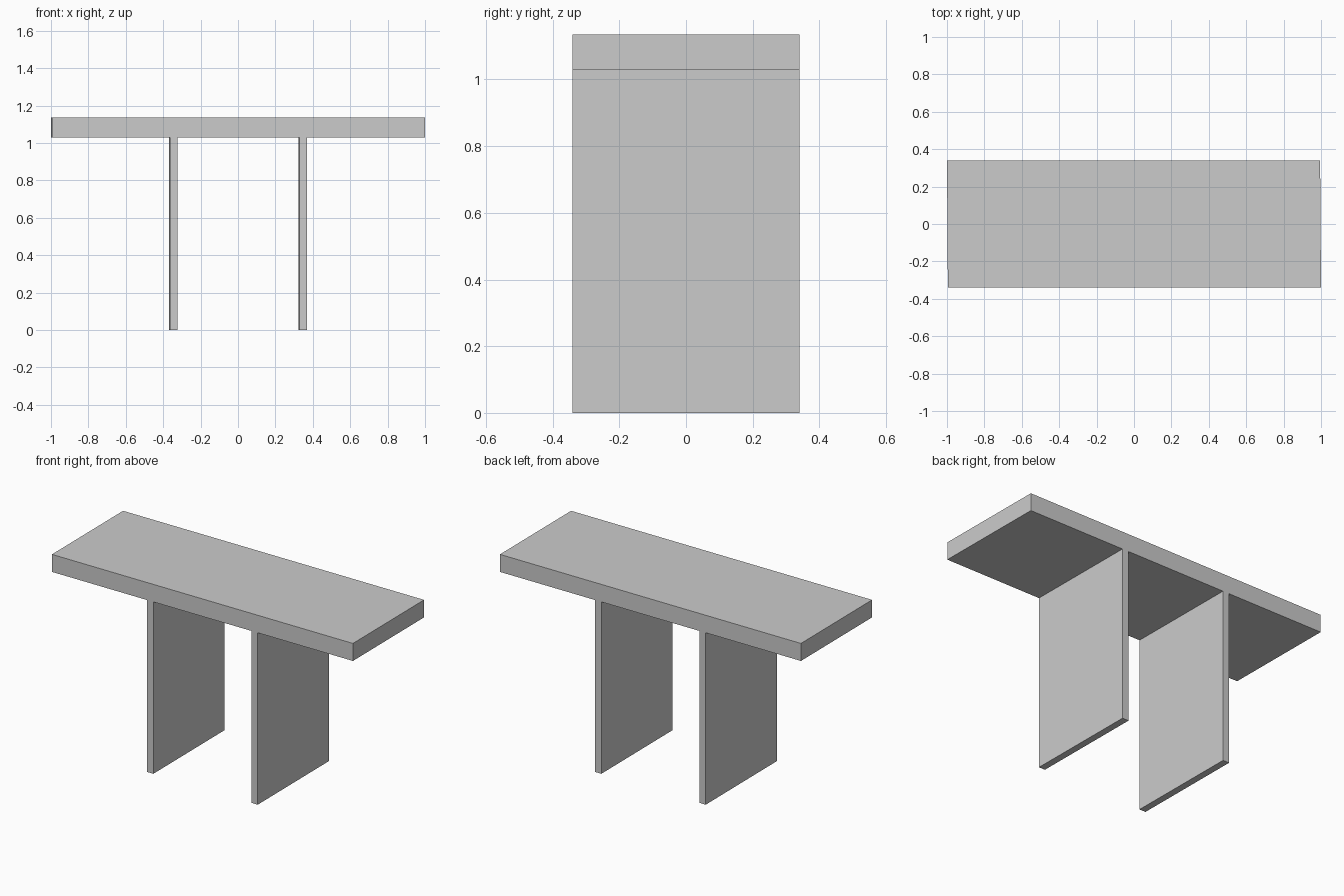
import bpy
import bmesh
from mathutils import Matrix, Vector

cube = bpy.data.objects.get("Cube")
if cube:
    bpy.data.objects.remove(cube, do_unlink=True)

# Plain grey finish
grey = bpy.data.materials.new("light_grey")
grey.use_nodes = True
colour = (0.6, 0.6, 0.6, 1.0)
grey.diffuse_color = colour
grey.node_tree.nodes["Principled BSDF"].inputs["Base Color"].default_value = colour

DEPTH = 0.68
LEG_HEIGHT = 1.03
SKEW = -0.007  # ends lean very slightly along the depth


def slab(name, x, width, bottom, top):
    """Box of full depth, its ends slightly skewed."""
    bm = bmesh.new()
    bmesh.ops.create_cube(bm, size=1)
    bmesh.ops.scale(bm, vec=Vector((width, DEPTH, top - bottom)), verts=bm.verts)
    for v in bm.verts:
        v.co.x += SKEW * v.co.y
    bmesh.ops.transform(bm, matrix=Matrix.Translation((x, 0, (top + bottom) / 2)),
                        verts=bm.verts)
    mesh = bpy.data.meshes.new(name)
    bm.to_mesh(mesh)
    bm.free()
    mesh.materials.append(grey)
    obj = bpy.data.objects.new(name, mesh)
    bpy.context.collection.objects.link(obj)


# Table top and the two panel legs
slab("table_top", 0, 1.995, LEG_HEIGHT, 1.135)
for side, name in ((-1, "right_leg"), (1, "left_leg")):
    slab(name, side * 0.346, 0.041, 0, LEG_HEIGHT)
